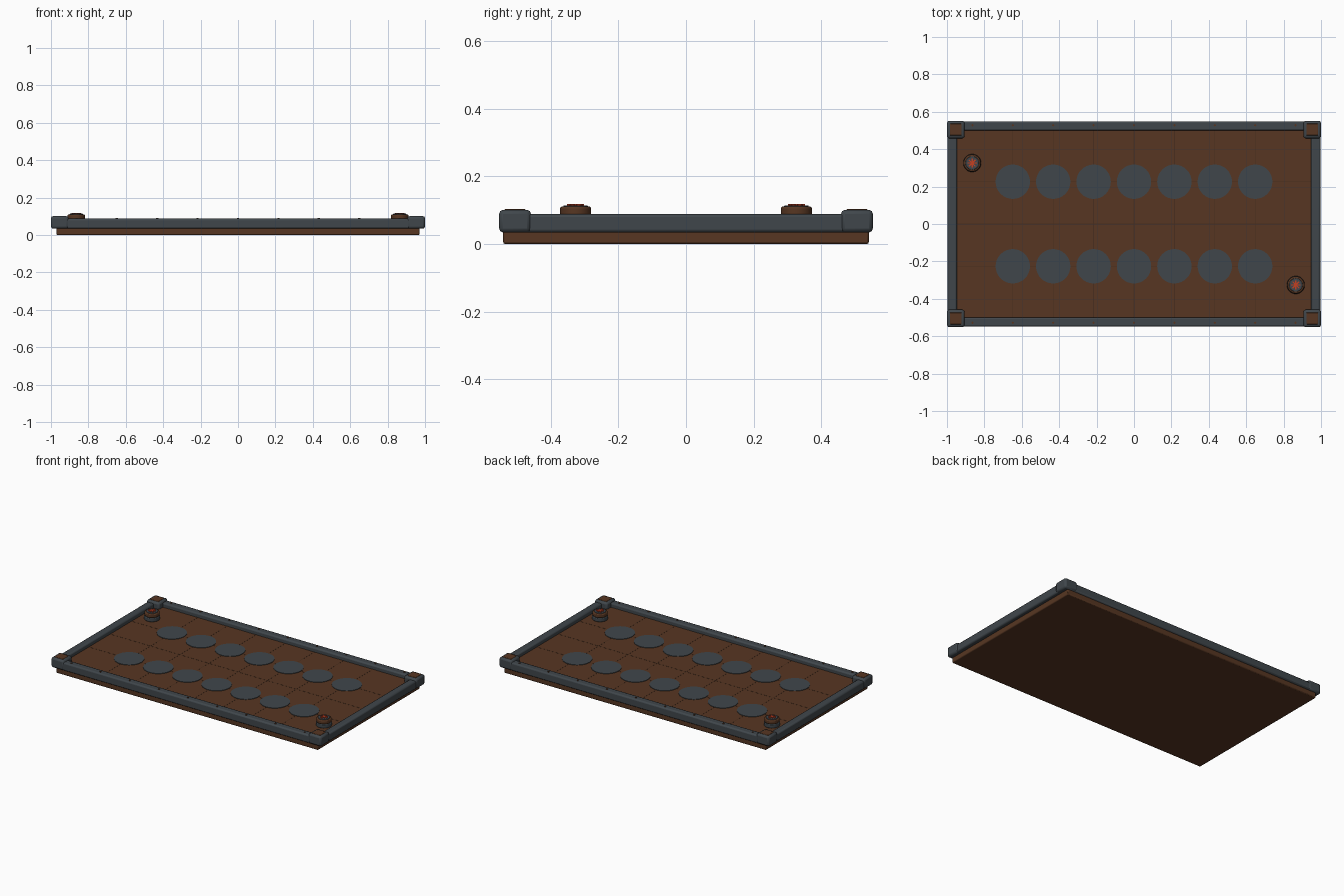
import bpy, bmesh, math
from mathutils import Matrix

if "Cube" in bpy.data.objects:
    bpy.data.objects.remove(bpy.data.objects["Cube"], do_unlink=True)


def material(name, rgb):
    m = bpy.data.materials.new(name)
    m.use_nodes = True
    m.diffuse_color = (*rgb, 1)
    m.node_tree.nodes["Principled BSDF"].inputs["Base Color"].default_value = (*rgb, 1)
    return m


BROWN = material("brown wood", (0.095, 0.037, 0.016))
DARK = material("dark brown groove", (0.065, 0.027, 0.013))
SLATE = material("slate metal", (0.051, 0.062, 0.071))
RED = material("ember red", (0.55, 0.05, 0.015))


def finish(bm, name, mat, bevel=0, segments=2):
    me = bpy.data.meshes.new(name)
    bm.to_mesh(me)
    bm.free()
    ob = bpy.data.objects.new(name, me)
    bpy.context.collection.objects.link(ob)
    me.materials.append(mat)
    if bevel:
        mod = ob.modifiers.new("Bevel", "BEVEL")
        mod.width = bevel
        mod.segments = segments
    return ob


def box(name, x, y, z0, z1, w, d, mat, bevel=0, turn=0):
    bm = bmesh.new()
    bmesh.ops.create_cube(bm, size=1)
    bm.transform(Matrix.Translation((x, y, (z0 + z1) / 2))
                 @ Matrix.Rotation(turn, 4, "Z")
                 @ Matrix.Diagonal((w, d, z1 - z0, 1)))
    return finish(bm, name, mat, bevel)


def disc(name, x, y, z0, z1, r, mat, bevel=0, sides=32):
    bm = bmesh.new()
    bmesh.ops.create_cone(bm, cap_ends=True, segments=sides, radius1=r, radius2=r,
                          depth=z1 - z0)
    bm.transform(Matrix.Translation((x, y, (z0 + z1) / 2)))
    return finish(bm, name, mat, bevel)


TOP = 0.06      # playing surface height
PITCH = 0.216   # column spacing
ROW = 0.226     # row offset from the centre

# Wooden board
box("board", 0, 0, 0, TOP, 1.94, 1.08, BROWN, 0.006)

# Fine grooves on the surface
for i in range(-3, 4):
    box("column_groove", i * PITCH, 0, TOP - 0.002, TOP + 0.0006, 0.004, 1.0, DARK)
for y in (-ROW, 0, ROW):
    box("row_groove", 0, y, TOP - 0.002, TOP + 0.0006, 1.89, 0.004, DARK)

# Two rows of round inlays
for i in range(-3, 4):
    for s in (-1, 1):
        disc("round_inlay", i * PITCH, s * ROW, TOP - 0.002, TOP + 0.003, 0.092, SLATE)

# Frame rails, rivets and capped corners
for s in (-1, 1):
    box("long_rail", 0, s * 0.524, 0.034, 0.088, 1.96, 0.05, SLATE, 0.009)
    box("short_rail", s * 0.971, 0, 0.034, 0.088, 0.05, 1.06, SLATE, 0.009)
    for i in range(-4, 5):
        disc("rivet", i * PITCH, s * 0.528, 0.08, 0.092, 0.006, BROWN, sides=10)
    for t in (-1, 1):
        x, y = s * 0.953, t * 0.505
        box("corner_cap", x, y, 0.034, 0.101, 0.094, 0.094, SLATE, 0.012)
        box("corner_inlay", x, y, 0.095, 0.103, 0.062, 0.062, BROWN, 0.002)

# Two knobs at opposite corners, each with a star on top
for s in (-1, 1):
    x, y = s * 0.865, -s * 0.326
    disc("knob_foot", x, y, TOP - 0.002, 0.086, 0.048, SLATE, 0.005)
    disc("knob_body", x, y, 0.084, 0.111, 0.046, BROWN, 0.006)
    disc("knob_cap", x, y, 0.105, 0.114, 0.036, SLATE, 0.002)
    for k in range(4):
        box("knob_star_ray", x, y, 0.112, 0.118, 0.05, 0.006, RED, 0, k * math.pi / 4)
    disc("knob_star_centre", x, y, 0.112, 0.1185, 0.01, RED, sides=16)

# Smooth the rounded parts while keeping crisp edges
bpy.ops.object.select_all(action="DESELECT")
for ob in bpy.context.collection.objects:
    if ob.type == "MESH" and ob.modifiers:
        ob.select_set(True)
        bpy.context.view_layer.objects.active = ob
bpy.ops.object.shade_smooth_by_angle(angle=math.radians(35))
